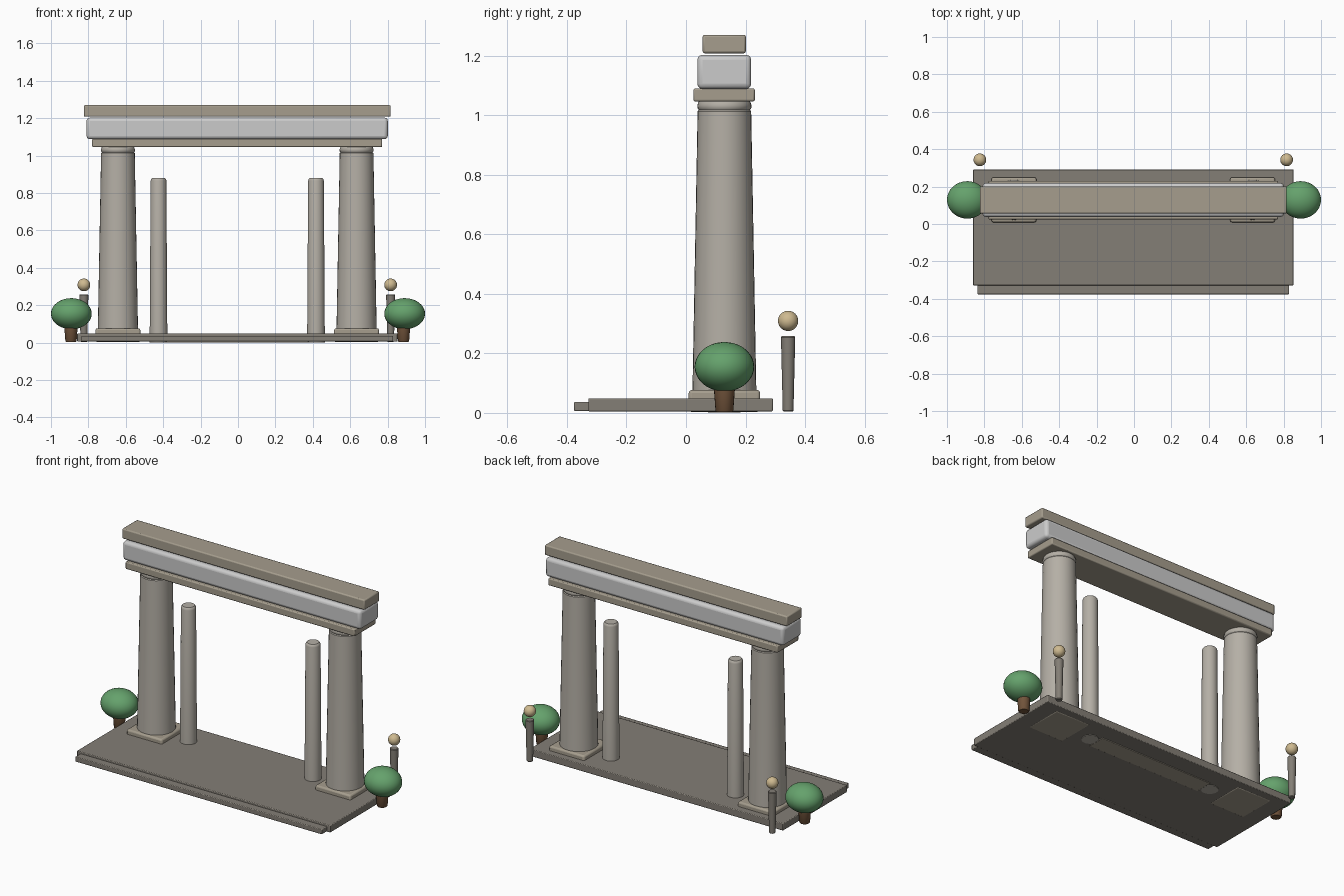
import bpy, bmesh, math
from mathutils import Matrix

if "Cube" in bpy.data.objects:
    bpy.data.objects.remove(bpy.data.objects["Cube"])

CX, CY = -0.004, 0.129   # gate centre line


def material(name, rgb):
    m = bpy.data.materials.new(name)
    m.diffuse_color = (*rgb, 1)
    m.use_nodes = True
    m.node_tree.nodes["Principled BSDF"].inputs["Base Color"].default_value = m.diffuse_color
    return m


dark = material("dark_stone", (0.23, 0.21, 0.18))
warm = material("warm_stone", (0.38, 0.34, 0.27))
stone = material("stone", (0.46, 0.43, 0.38))
pale = material("pale_stone", (0.60, 0.60, 0.58))
green = material("leaves", (0.13, 0.36, 0.15))
brown = material("bark", (0.17, 0.09, 0.045))
tan = material("lamp_glow", (0.62, 0.49, 0.28))


def finish(name, bm, mat, bevel=0, segments=2):
    me = bpy.data.meshes.new(name)
    bmesh.ops.recalc_face_normals(bm, faces=bm.faces)
    bm.to_mesh(me)
    bm.free()
    ob = bpy.data.objects.new(name, me)
    bpy.context.collection.objects.link(ob)
    me.materials.append(mat)
    if bevel:
        mod = ob.modifiers.new("bevel", 'BEVEL')
        mod.width, mod.segments = bevel, segments
    bpy.ops.object.select_all(action='DESELECT')
    ob.select_set(True)
    bpy.context.view_layer.objects.active = ob
    bpy.ops.object.shade_smooth_by_angle(angle=math.radians(35))
    return ob


def box(name, x, y, z, mat, bevel=0.004, segments=2):
    """Box from (min, max) ranges on each axis."""
    bm = bmesh.new()
    size = [r[1] - r[0] for r in (x, y, z)]
    mid = [(r[0] + r[1]) / 2 for r in (x, y, z)]
    bmesh.ops.create_cube(bm, size=1, matrix=Matrix.Translation(mid) @ Matrix.Diagonal((*size, 1)))
    return finish(name, bm, mat, bevel, segments)


def lathe(name, x, y, profile, mat, sides=32):
    """Solid of revolution from (radius, z) points, capped."""
    bm = bmesh.new()
    rings = [[bm.verts.new((x + r * math.cos(2 * math.pi * i / sides),
                            y + r * math.sin(2 * math.pi * i / sides), z))
              for i in range(sides)] for r, z in profile]
    for a, b in zip(rings, rings[1:]):
        for i in range(sides):
            j = (i + 1) % sides
            bm.faces.new((a[i], a[j], b[j], b[i]))
    bm.faces.new(rings[0])
    bm.faces.new(rings[-1])
    return finish(name, bm, mat)


def ball(name, centre, radii, mat):
    bm = bmesh.new()
    bmesh.ops.create_uvsphere(bm, u_segments=32, v_segments=20, radius=1,
                              matrix=Matrix.Translation(centre) @ Matrix.Diagonal((*radii, 1)))
    return finish(name, bm, mat)


# Floor slab, front step and threshold
box("floor_slab", (-0.86, 0.853), (-0.328, 0.292), (0.005, 0.049), dark)
box("front_step", (-0.838, 0.83), (-0.376, -0.31), (0.006, 0.037), dark)
box("threshold", (CX - 0.38, CX + 0.38), (CY - 0.055, CY + 0.055), (0.001, 0.04), warm, 0.002)

# Stacked beams
box("lower_beam", (-0.78, 0.771), (0.025, 0.231), (1.046, 1.09), warm, 0.006)
box("middle_beam", (-0.81, 0.801), (0.038, 0.219), (1.088, 1.203), pale, 0.018, 3)
box("top_beam", (-0.824, 0.816), (0.056, 0.201), (1.208, 1.27), warm, 0.007)

for side, s in (("left", -1), ("right", 1)):
    # Main column with plinth
    x = CX + s * 0.638
    box(side + "_plinth", (x - 0.12, x + 0.12), (CY - 0.12, CY + 0.12), (0.003, 0.077), warm, 0.01)
    lathe(side + "_column", x, CY, [
        (0.108, 0.05), (0.107, 0.09), (0.090, 1.013), (0.086, 1.018), (0.090, 1.023),
        (0.091, 1.033), (0.088, 1.043), (0.083, 1.05)], stone)

    # Inner pillar
    lathe(side + "_inner_pillar", CX + s * 0.421, CY, [
        (0.047, 0.002), (0.047, 0.06), (0.042, 0.866), (0.040, 0.874), (0.034, 0.881)], stone)

    # Rear lamp post
    x = CX + s * 0.820
    lathe(side + "_lamp_post", x, 0.343, [
        (0.015, 0.004), (0.018, 0.008), (0.024, 0.254), (0.021, 0.258)], dark, 20)
    ball(side + "_lamp_ball", (x, 0.343, 0.309), (0.034, 0.034, 0.034), tan)

    # Shrub
    lathe(side + "_shrub_trunk", CX + s * 0.889, CY, [
        (0.026, 0.003), (0.030, 0.008), (0.036, 0.09)], brown, 20)
    ball(side + "_shrub_crown", (s * 0.891, CY, 0.155), (0.109, 0.1, 0.083), green)
